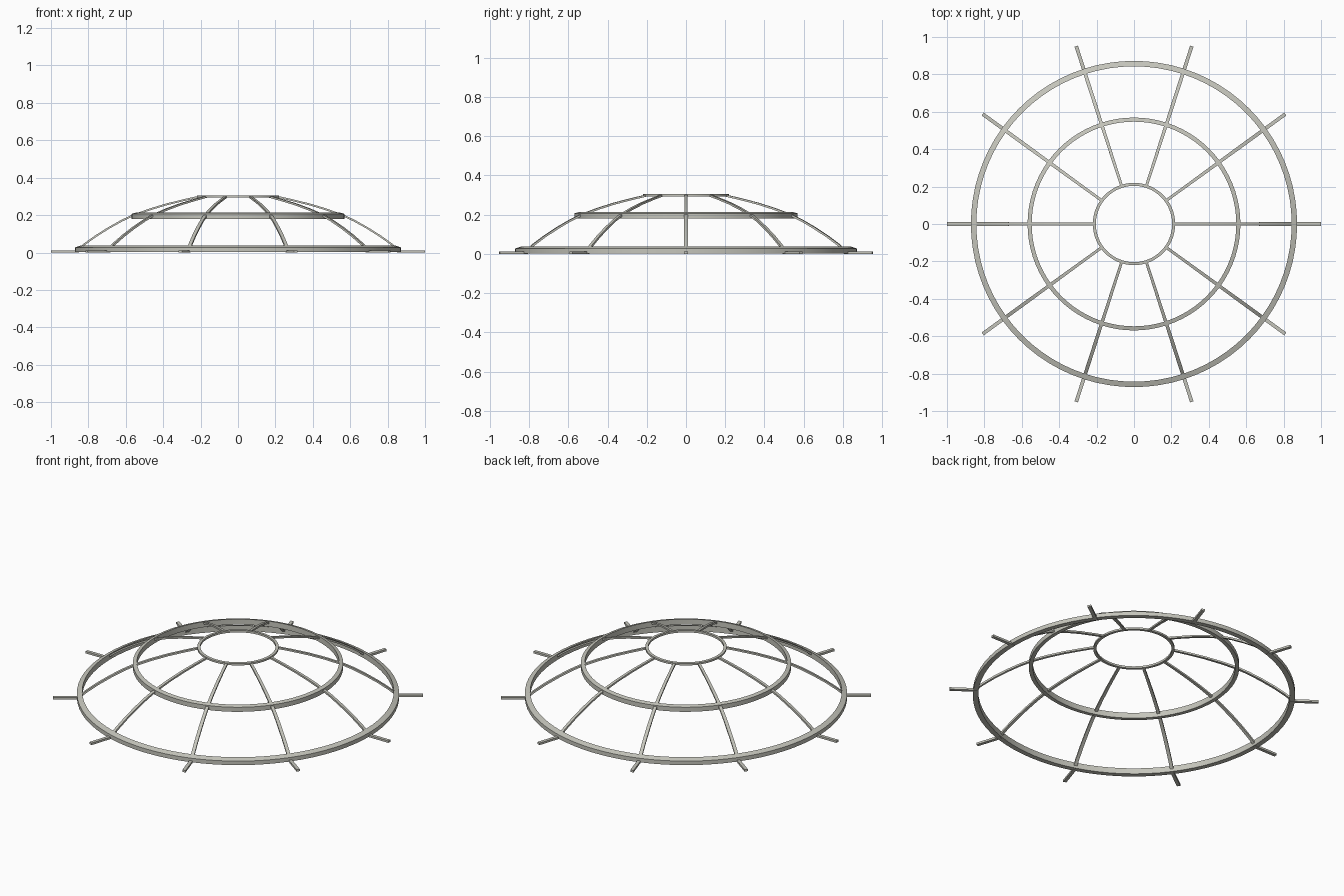
import bpy, bmesh
from math import cos, sin, pi, radians

if "Cube" in bpy.data.objects:
    bpy.data.objects.remove(bpy.data.objects["Cube"])

RIBS = 10
SEGMENTS = 80

# weathered warm grey metal
METAL = bpy.data.materials.new("warm_grey_metal")
METAL.diffuse_color = (0.56, 0.56, 0.50, 1.0)
METAL.use_nodes = True
METAL.node_tree.nodes["Principled BSDF"].inputs["Base Color"].default_value = METAL.diffuse_color


def finish(name, bm):
    bmesh.ops.recalc_face_normals(bm, faces=bm.faces)
    mesh = bpy.data.meshes.new(name)
    bm.to_mesh(mesh)
    bm.free()
    mesh.materials.append(METAL)
    obj = bpy.data.objects.new(name, mesh)
    bpy.context.collection.objects.link(obj)
    bpy.ops.object.select_all(action='DESELECT')
    bpy.context.view_layer.objects.active = obj
    obj.select_set(True)
    bpy.ops.object.shade_smooth_by_angle(angle=radians(15))
    return obj


def ring(name, inner, outer, low, high, drop):
    """Hoop with a rectangular section whose top slopes down outwards."""
    section = [(inner, low), (outer, low), (outer, high - drop), (inner, high)]
    bm = bmesh.new()
    loops = [[bm.verts.new((r * cos(a), r * sin(a), z)) for r, z in section]
             for a in (2 * pi * i / SEGMENTS for i in range(SEGMENTS))]
    n = len(section)
    for i, a in enumerate(loops):
        b = loops[(i + 1) % SEGMENTS]
        for j in range(n):
            k = (j + 1) % n
            bm.faces.new((a[j], b[j], b[k], a[k]))
    return finish(name, bm)


def strip(name, path, angle, thick):
    """Radial bar swept along (radius, height, width) points."""
    bm = bmesh.new()
    c, s = cos(angle), sin(angle)
    loops = []
    for i, (r, z, w) in enumerate(path):
        p, q = path[max(i - 1, 0)], path[min(i + 1, len(path) - 1)]
        dr, dz = q[0] - p[0], q[1] - p[1]
        length = (dr * dr + dz * dz) ** 0.5
        nr, nz = -dz / length * thick / 2, dr / length * thick / 2
        loop = []
        for side, up in ((-1, -1), (1, -1), (1, 1), (-1, 1)):
            rr, t = r + up * nr, side * w / 2
            loop.append(bm.verts.new((rr * c - t * s, rr * s + t * c, z + up * nz)))
        loops.append(loop)
    for a, b in zip(loops, loops[1:]):
        for j in range(4):
            k = (j + 1) % 4
            bm.faces.new((a[j], a[k], b[k], b[j]))
    bm.faces.new(loops[0])
    bm.faces.new(loops[-1])
    return finish(name, bm)


# three stacked hoops
ring("outer_ring", 0.843, 0.872, 0.003, 0.037, 0.010)
ring("middle_ring", 0.547, 0.569, 0.180, 0.213, 0.006)
ring("top_ring", 0.204, 0.220, 0.294, 0.306, 0.001)

# curved ribs and the short stubs outside the outer hoop
rib_path = [(0.855, 0.015, 0.019), (0.82, 0.045, 0.019), (0.76, 0.088, 0.019),
            (0.69, 0.132, 0.019), (0.62, 0.171, 0.018), (0.56, 0.199, 0.018),
            (0.47, 0.231, 0.017), (0.38, 0.258, 0.016), (0.29, 0.280, 0.015),
            (0.21, 0.298, 0.015)]
stub_path = [(0.85, 0.006, 0.019), (1.0, 0.006, 0.019)]
for i in range(RIBS):
    a = 2 * pi * i / RIBS
    strip(f"rib_{i + 1}", rib_path, a, 0.010)
    strip(f"stub_{i + 1}", stub_path, a, 0.012)
